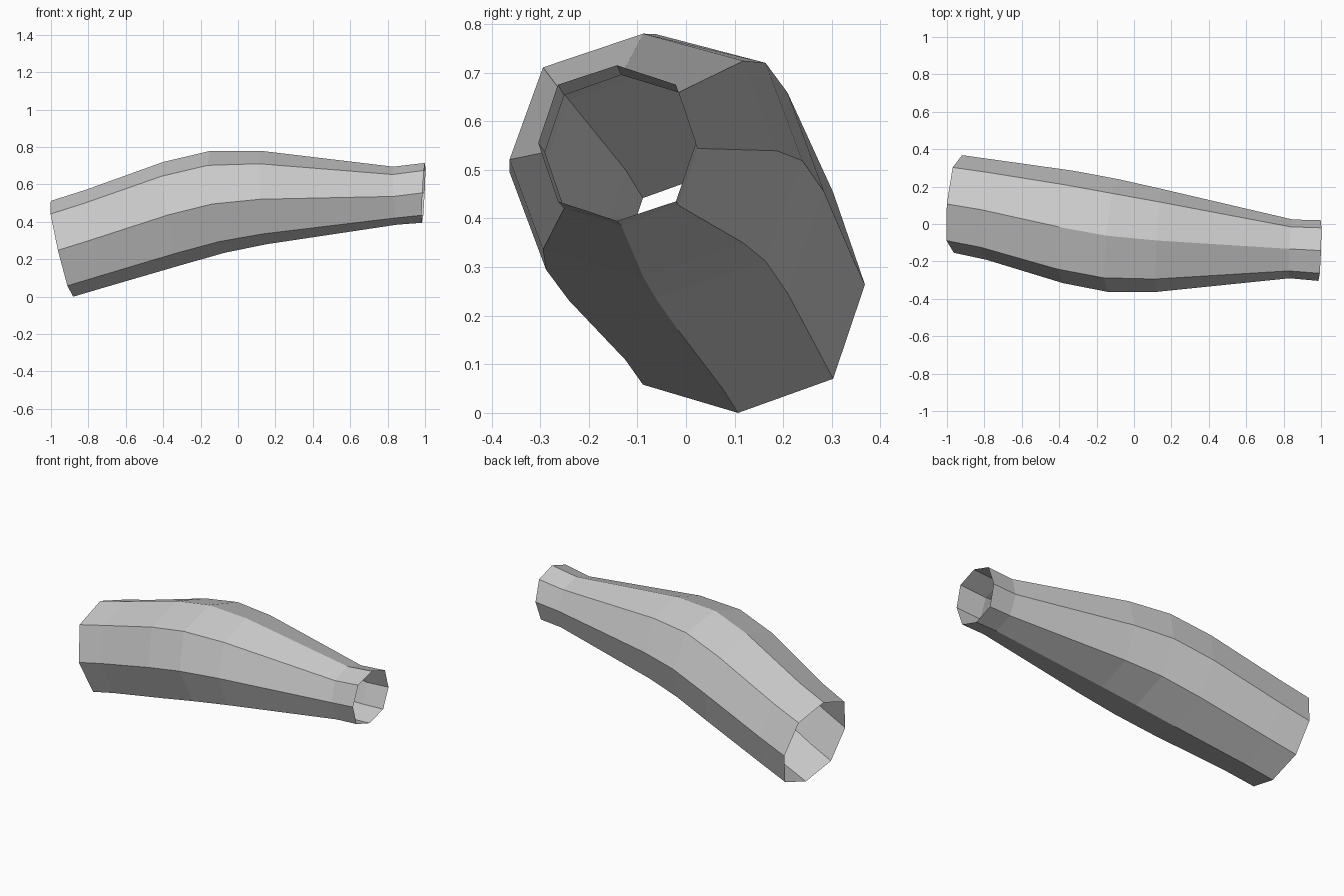
import bpy, bmesh, math
from mathutils import Vector

if "Cube" in bpy.data.objects:
    bpy.data.objects.remove(bpy.data.objects["Cube"])

# Cross-sections along the bent tube: centre, sideways half-axis, upward half-axis
SECTIONS = [
    ((-0.941, 0.107, 0.256), (0.022, 0.261, 0.008), (-0.060, 0, 0.256)),
    ((-0.765, 0.076, 0.310), (0.025, 0.267, 0.008), (-0.050, 0, 0.261)),
    ((-0.350, -0.016, 0.445), (0.030, 0.300, 0.010), (-0.050, 0, 0.275)),
    ((-0.110, -0.062, 0.507), (0.030, 0.301, 0.012), (-0.040, 0, 0.272)),
    ((0.135, -0.088, 0.530), (0.015, 0.275, 0.009), (-0.015, 0, 0.250)),
    ((0.840, -0.133, 0.540), (0.008, 0.157, 0.004), (-0.010, 0, 0.155)),
    ((0.992, -0.142, 0.555), (0.006, 0.162, 0.000), (0.008, 0, 0.160)),
]
SIDES = 8

bm = bmesh.new()
rings = []
for centre, side, up in SECTIONS:
    ring = []
    for i in range(SIDES):
        a = math.tau * i / SIDES
        k = 1.06 if i % 2 else 1.0  # slightly squarer diagonals
        p = Vector(centre) + Vector(side) * math.cos(a) * k + Vector(up) * math.sin(a) * k
        ring.append(bm.verts.new(p))
    rings.append(ring)

# Eight-sided wall, open at both ends
for a, b in zip(rings, rings[1:]):
    for i in range(SIDES):
        j = (i + 1) % SIDES
        bm.faces.new((a[i], a[j], b[j], b[i]))
bmesh.ops.recalc_face_normals(bm, faces=bm.faces)

mesh = bpy.data.meshes.new("sleeve_tube")
bm.to_mesh(mesh)
bm.free()
sleeve = bpy.data.objects.new("sleeve_tube", mesh)
bpy.context.collection.objects.link(sleeve)
